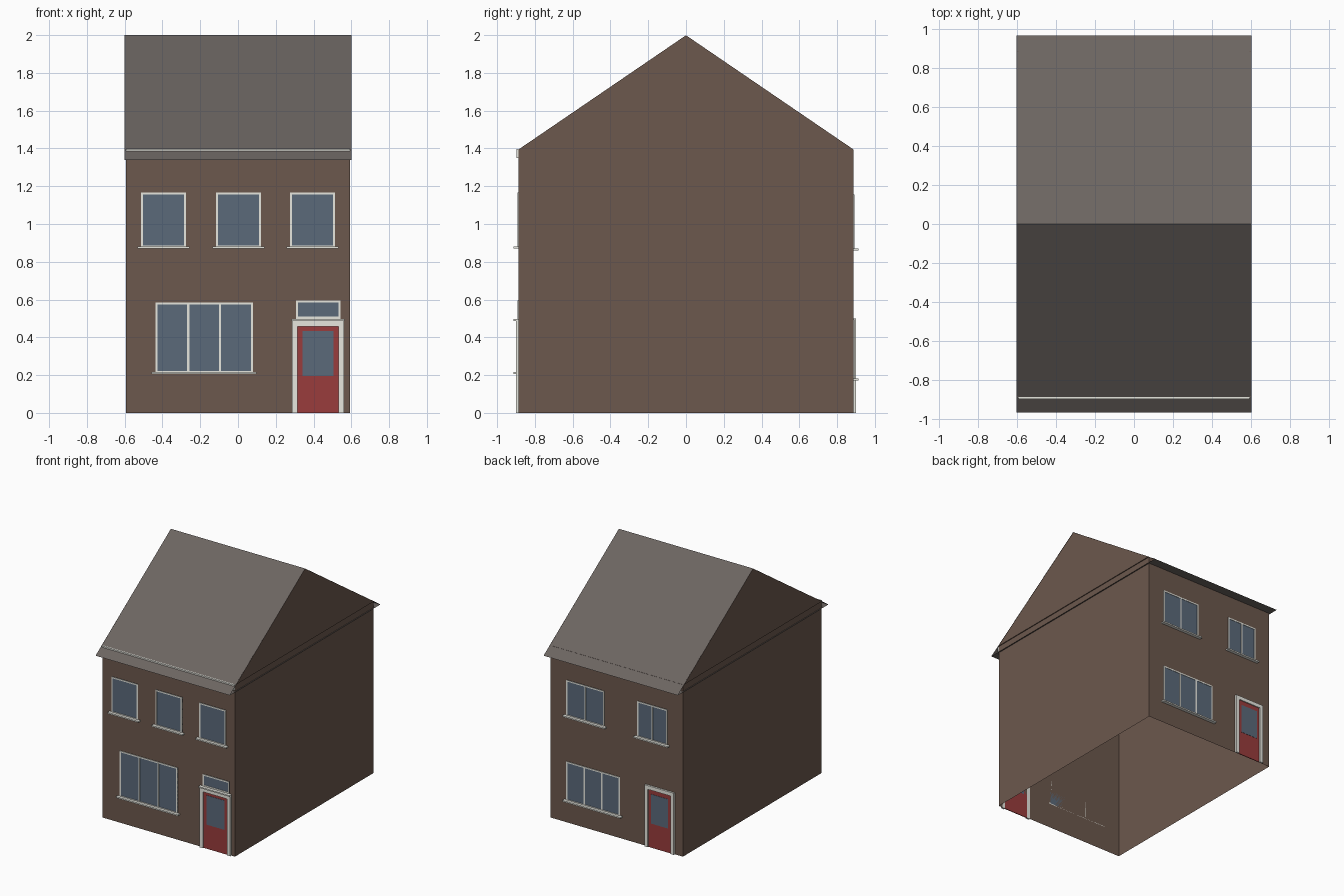
import bpy

if "Cube" in bpy.data.objects:
    bpy.data.objects.remove(bpy.data.objects["Cube"])

def material(name, rgb):
    m = bpy.data.materials.new(name)
    m.diffuse_color = (*rgb, 1)
    m.use_nodes = True
    m.node_tree.nodes["Principled BSDF"].inputs["Base Color"].default_value = m.diffuse_color
    return m

BRICK = material("brick", (0.150, 0.098, 0.074))
SLATE = material("slate", (0.150, 0.130, 0.120))
WHITE = material("white_paint", (0.80, 0.80, 0.74))
GLASS = material("glass", (0.105, 0.143, 0.195))
RED = material("red_paint", (0.32, 0.045, 0.045))

W, D, EAVE, TOP = 0.593, 0.886, 1.395, 2.0    # wall half sizes, wall top, ridge
RW, RD, RZ = 0.602, 0.965, 1.34               # roof half sizes, eave height


def mesh(name, verts, faces, mat):
    me = bpy.data.meshes.new(name)
    me.from_pydata(verts, [], faces)
    me.materials.append(mat)
    ob = bpy.data.objects.new(name, me)
    bpy.context.collection.objects.link(ob)
    return ob


def box(name, x0, x1, z0, z1, depth, mat, side):
    """Box standing out from the front (side -1) or back (side 1) wall."""
    ya, yb = sorted((side * D, side * (D + depth)))
    v = [(x, y, z) for z in (z0, z1) for x, y in ((x0, ya), (x1, ya), (x1, yb), (x0, yb))]
    f = [(3, 2, 1, 0), (4, 5, 6, 7)] + [(i, (i + 1) % 4, (i + 1) % 4 + 4, i + 4) for i in range(4)]
    return mesh(name, v, f, mat)


def window(name, x0, x1, z0, z1, panes, side, sill=True):
    t = 0.011
    box(name + "_glass", x0, x1, z0, z1, 0.002, GLASS, side)
    for i, z in enumerate((z0, z1 - t)):
        box(f"{name}_rail_{i}", x0, x1, z, z + t, 0.005, WHITE, side)
    for i in range(panes + 1):
        x = x0 + (x1 - x0 - t) * i / panes
        box(f"{name}_stile_{i}", x, x + t, z0 + t, z1 - t, 0.005, WHITE, side)
    if sill:
        box(name + "_sill", x0 - 0.019, x1 + 0.019, z0 - 0.006, z0 + 0.005, 0.027, WHITE, side)


def door(name, x0, x1, top, side):
    j = 0.03
    box(name + "_jamb_a", x0, x0 + j, 0, top, 0.015, WHITE, side)
    box(name + "_jamb_b", x1 - j, x1, 0, top, 0.015, WHITE, side)
    box(name + "_head", x0 + j, x1 - j, top - j, top, 0.015, WHITE, side)
    box(name + "_leaf", x0 + j, x1 - j, 0, top - j, 0.006, RED, side)
    box(name + "_glass", x0 + j + 0.026, x1 - j - 0.026, 0.196, 0.434, 0.008, GLASS, side)


# Walls, open underneath
ring = [(-W, -D), (W, -D), (W, D), (-W, D)]
mesh("walls", [(x, y, z) for z in (0, EAVE) for x, y in ring],
     [(i, (i + 1) % 4, (i + 1) % 4 + 4, i + 4) for i in range(4)], BRICK)

# Gable ends, standing slightly proud of the walls
for name, s in (("left_gable", -1), ("right_gable", 1)):
    g = s * 0.600
    tri, ledge = (0, 1, 2), (0, 3, 4, 1)
    if s < 0:
        tri, ledge = tri[::-1], ledge[::-1]
    mesh(name, [(g, -D, EAVE), (g, D, EAVE), (g, 0, TOP - 0.001), (s * W, -D, EAVE), (s * W, D, EAVE)],
         [tri, ledge], BRICK)

# Thin roof slopes with a flat soffit, open at the ends
mesh("roof", [(x, y, z) for x in (-RW, RW) for y, z in ((-RD, RZ), (0, TOP), (RD, RZ))],
     [(0, 3, 4, 1), (1, 4, 5, 2), (2, 5, 3, 0)], SLATE)

# Front fascia, its top edge just showing through the slope
box("fascia", -W, W, 1.35, 1.397, 0.012, WHITE, -1)

# Front openings
for i, x in enumerate((-0.394, 0.002, 0.394)):
    window(f"front_upper_window_{i}", x - 0.119, x + 0.119, 0.875, 1.166, 1, -1)
window("front_lower_window", -0.438, 0.080, 0.212, 0.585, 3, -1)
door("front_door", 0.286, 0.561, 0.487, -1)
box("front_door_lintel", 0.283, 0.564, 0.487, 0.497, 0.027, WHITE, -1)
window("front_fanlight", 0.307, 0.543, 0.498, 0.595, 1, -1, sill=False)

# Back openings
window("back_upper_window_0", 0.111, 0.451, 0.865, 1.155, 2, 1)
window("back_upper_window_1", -0.455, -0.185, 0.865, 1.155, 2, 1)
window("back_lower_window", 0.030 - 0.06, 0.451, 0.178, 0.495, 3, 1)
door("back_door", -0.520, -0.257, 0.500, 1)
